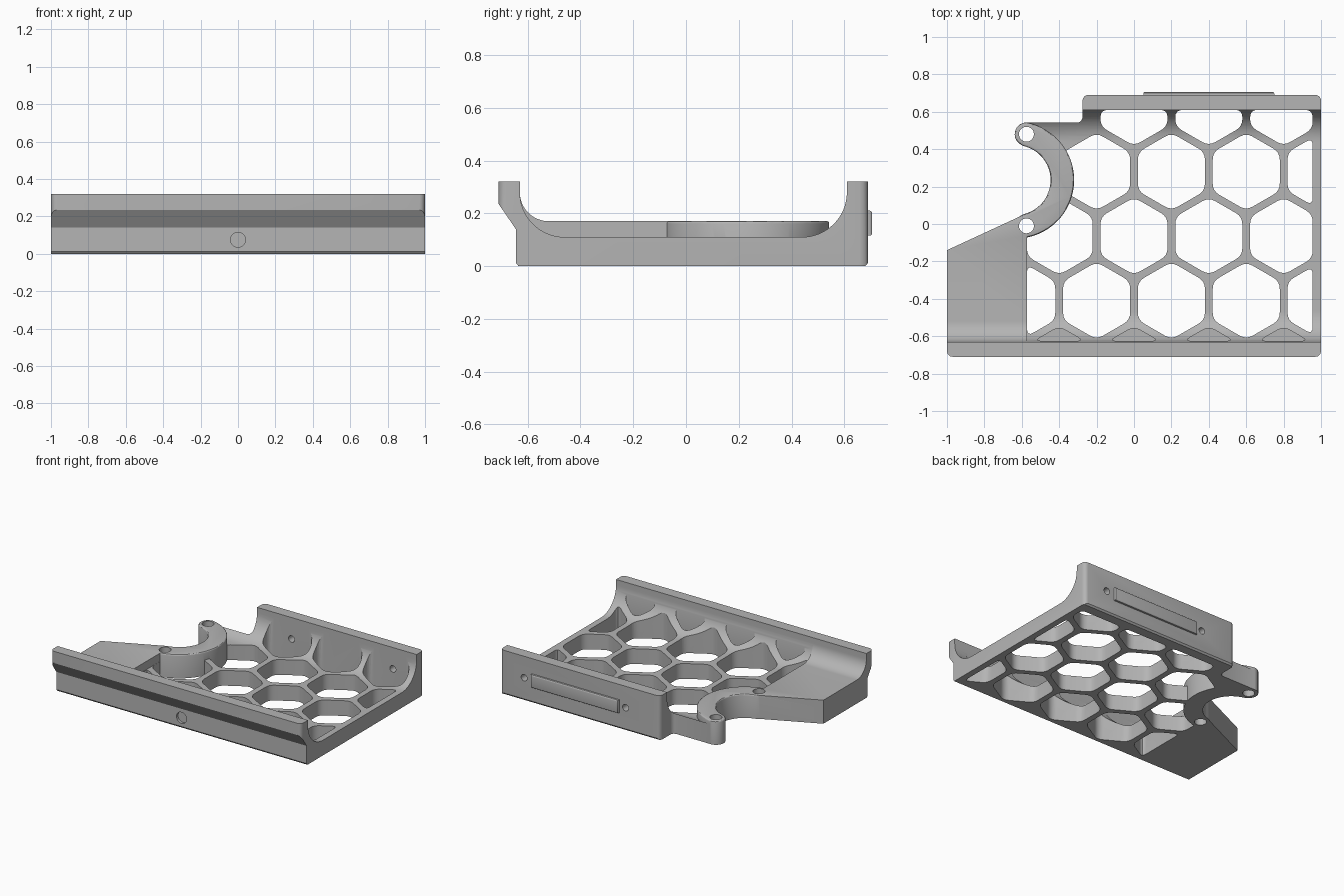
import bpy, bmesh
from math import sin, cos, pi, radians, sqrt, atan2
from mathutils import Vector, Matrix

if "Cube" in bpy.data.objects:
    bpy.data.objects.remove(bpy.data.objects["Cube"], do_unlink=True)

grey = bpy.data.materials.new("plain grey")
grey.use_nodes = True
grey.diffuse_color = (0.46, 0.46, 0.46, 1)
grey.node_tree.nodes["Principled BSDF"].inputs["Base Color"].default_value = grey.diffuse_color


def arc(cx, cy, r, a0, a1, n=16):
    """Points along an arc, angles in degrees."""
    angles = [radians(a0 + (a1 - a0) * i / n) for i in range(n + 1)]
    return [(cx + r * cos(a), cy + r * sin(a)) for a in angles]


def clip(points, axis, limit, sign):
    """Keep the part of a polygon on one side of an axis line."""
    out = []
    for i, p in enumerate(points):
        q = points[(i + 1) % len(points)]
        dp, dq = sign * (p[axis] - limit), sign * (q[axis] - limit)
        if dp >= 0:
            out.append(p)
        if dp * dq < 0:
            t = dp / (dp - dq)
            out.append((p[0] + t * (q[0] - p[0]), p[1] + t * (q[1] - p[1])))
    return out


def rounded(points, r, n=4):
    """Round every corner of a polygon."""
    out = []
    for i in range(len(points)):
        a, b, c = (Vector(points[(i + k) % len(points)]) for k in (-1, 0, 1))
        cut = min(r, (a - b).length * 0.45, (c - b).length * 0.45)
        s, e = b + (a - b).normalized() * cut, b + (c - b).normalized() * cut
        for k in range(n + 1):
            t = k / n
            out.append(tuple(s * (1 - t) ** 2 + b * 2 * t * (1 - t) + e * t * t))
    return out


def prism(name, polygons, lo, hi, axis="z", soften=0.0):
    """Extrude polygons along an axis; optionally soften the upper rim."""
    bm = bmesh.new()
    for pts in polygons:
        face = bm.faces.new([bm.verts.new((p[0], p[1], lo)) for p in pts])
        top = bmesh.ops.extrude_face_region(bm, geom=[face])["geom"]
        bmesh.ops.translate(bm, vec=(0, 0, hi - lo),
                            verts=[v for v in top if isinstance(v, bmesh.types.BMVert)])
    bmesh.ops.recalc_face_normals(bm, faces=bm.faces)
    if soften:
        rim = [e for e in bm.edges if all(abs(v.co.z - hi) < 1e-5 for v in e.verts)]
        bmesh.ops.bevel(bm, geom=rim, offset=soften, segments=3, profile=0.5, affect="EDGES")
    if axis == "x":    # polygon (y, z)
        bm.transform(Matrix(((0, 0, 1, 0), (1, 0, 0, 0), (0, 1, 0, 0), (0, 0, 0, 1))))
    elif axis == "y":  # polygon (z, x)
        bm.transform(Matrix(((0, 1, 0, 0), (0, 0, 1, 0), (1, 0, 0, 0), (0, 0, 0, 1))))
    mesh = bpy.data.meshes.new(name)
    bm.to_mesh(mesh)
    bm.free()
    mesh.materials.append(grey)
    obj = bpy.data.objects.new(name, mesh)
    bpy.context.collection.objects.link(obj)
    return obj


def combine(obj, other, operation):
    """Apply a boolean and discard the second object."""
    mod = obj.modifiers.new("combine", "BOOLEAN")
    mod.operation, mod.object, mod.solver = operation, other, "EXACT"
    bpy.context.view_layer.objects.active = obj
    bpy.ops.object.modifier_apply(modifier=mod.name)
    bpy.data.objects.remove(other, do_unlink=True)
    return obj


# Clip ring geometry: two screw eyes joined by an arc
cx, cy, inner, outer, eye_x, eye_dy = -0.633, 0.235, 0.187, 0.313, -0.575, 0.245
span = atan2(eye_dy, eye_x - cx) * 180 / pi
eyes = [(eye_x, cy - eye_dy), (eye_x, cy + eye_dy)]
eye_r = (outer - inner) / 2

# Tray: wall and floor section limited to the plan outline
front_wall = [(-0.645, 0.012), (-0.645, 0.14), (-0.71, 0.235), (-0.71, 0.32), (-0.63, 0.32)]
section = ([(0.68, 0), (-0.635, 0)] + front_wall
           + arc(-0.46, 0.28, 0.17, 180, 270) + arc(0.44, 0.28, 0.17, 270, 360)
           + [(0.61, 0.32), (0.69, 0.32), (0.69, 0.012)])
tray = prism("tray", [section], -1.1, 1.1, "x")
plan = (arc(-0.97, -0.68, 0.03, 180, 270, 4) + arc(0.97, -0.68, 0.03, 270, 360, 4)
        + arc(0.97, 0.66, 0.03, 0, 90, 4) + arc(-0.245, 0.66, 0.03, 90, 180, 4)
        + arc(-0.305, 0.572, 0.03, 360, 270, 4) + [(eye_x, 0.542)]
        + arc(cx, cy, (inner + outer) / 2, span, -span, 24) + [(-0.60, 0.035), (-1, -0.14)])
combine(tray, prism("plan", [plan], -0.1, 0.5), "INTERSECT")

# Honeycomb openings in the floor
pitch, row_step, hex_r = 0.4, 0.345, 0.207
openings, pockets = [], []
for row in range(5):
    y = 0.625 - row * row_step
    for col in range(-2, 4):
        x = col * pitch - (0 if row % 2 == 0 else pitch / 2)
        if row == 0 and col < 0:
            continue
        if row == 4 and col < -1:
            continue
        cell = [(x + hex_r * sin(k * pi / 3), y + hex_r * cos(k * pi / 3)) for k in range(6)]
        for axis, limit, sign in ((0, -0.572, 1), (0, 0.955, -1), (1, -0.625, 1), (1, 0.61, -1)):
            cell = clip(cell, axis, limit, sign)
        if len(cell) > 2 and max(p[0] for p in cell) - min(p[0] for p in cell) > 0.05:
            (pockets if row == 4 else openings).append(rounded(cell, 0.04))
    if row % 2 == 1:
        x = 1.0
        cell = [(x + hex_r * sin(k * pi / 3), y + hex_r * cos(k * pi / 3)) for k in range(6)]
        cell = clip(cell, 0, 0.955, -1)
        openings.append(rounded(cell, 0.04))
combine(tray, prism("openings", openings, -0.1, 0.5), "DIFFERENCE")
combine(tray, prism("pockets", pockets, 0.105, 0.5), "DIFFERENCE")

# Raised solid pad on the right
pad_section = ([(0.1, 0), (-0.635, 0)] + front_wall
               + arc(-0.52, 0.28, 0.11, 180, 270) + [(0.1, 0.17)])
pad = prism("pad", [pad_section], -1.1, 0, "x")
pad_plan = (arc(-0.97, -0.68, 0.03, 180, 270, 4)
            + [(-0.573, -0.71), (-0.573, 0.0), (-0.60, 0.045), (-1, -0.14)])
combine(pad, prism("pad_plan", [pad_plan], -0.1, 0.5), "INTERSECT")
combine(tray, pad, "UNION")

# Clip ring
ring_plan = (arc(cx, cy, outer, -span, span, 36)
             + arc(*eyes[1], eye_r, span, span + 180, 12)[1:-1]
             + arc(cx, cy, inner, span, -span, 30)
             + arc(*eyes[0], eye_r, 180 - span, 360 - span, 12)[1:-1])
combine(tray, prism("ring", [ring_plan], 0, 0.171, soften=0.01), "UNION")

# Screw holes
eye_holes = [arc(x, y, 0.04, 0, 345, 23) for x, y in eyes]
combine(tray, prism("eye_holes", eye_holes, -0.1, 0.5), "DIFFERENCE")
wall_holes = [arc(0.165, x, 0.024, 0, 345, 23) for x in (0.0, 0.81)]
combine(tray, prism("wall_holes", wall_holes, 0.6, 0.8, "y"), "DIFFERENCE")
front_hole = [arc(0.075, 0, 0.04, 0, 345, 23)]
combine(tray, prism("front_hole", front_hole, -0.75, -0.627, "y"), "DIFFERENCE")

# Raised bar on the back wall
bar = prism("back_bar", [[(0.115, 0.05), (0.21, 0.05), (0.21, 0.75), (0.115, 0.75)]],
            0.68, 0.706, "y", soften=0.01)

for obj in (tray, bar):
    bpy.ops.object.select_all(action="DESELECT")
    obj.select_set(True)
    bpy.context.view_layer.objects.active = obj
    bpy.ops.object.shade_smooth_by_angle(angle=radians(30))
